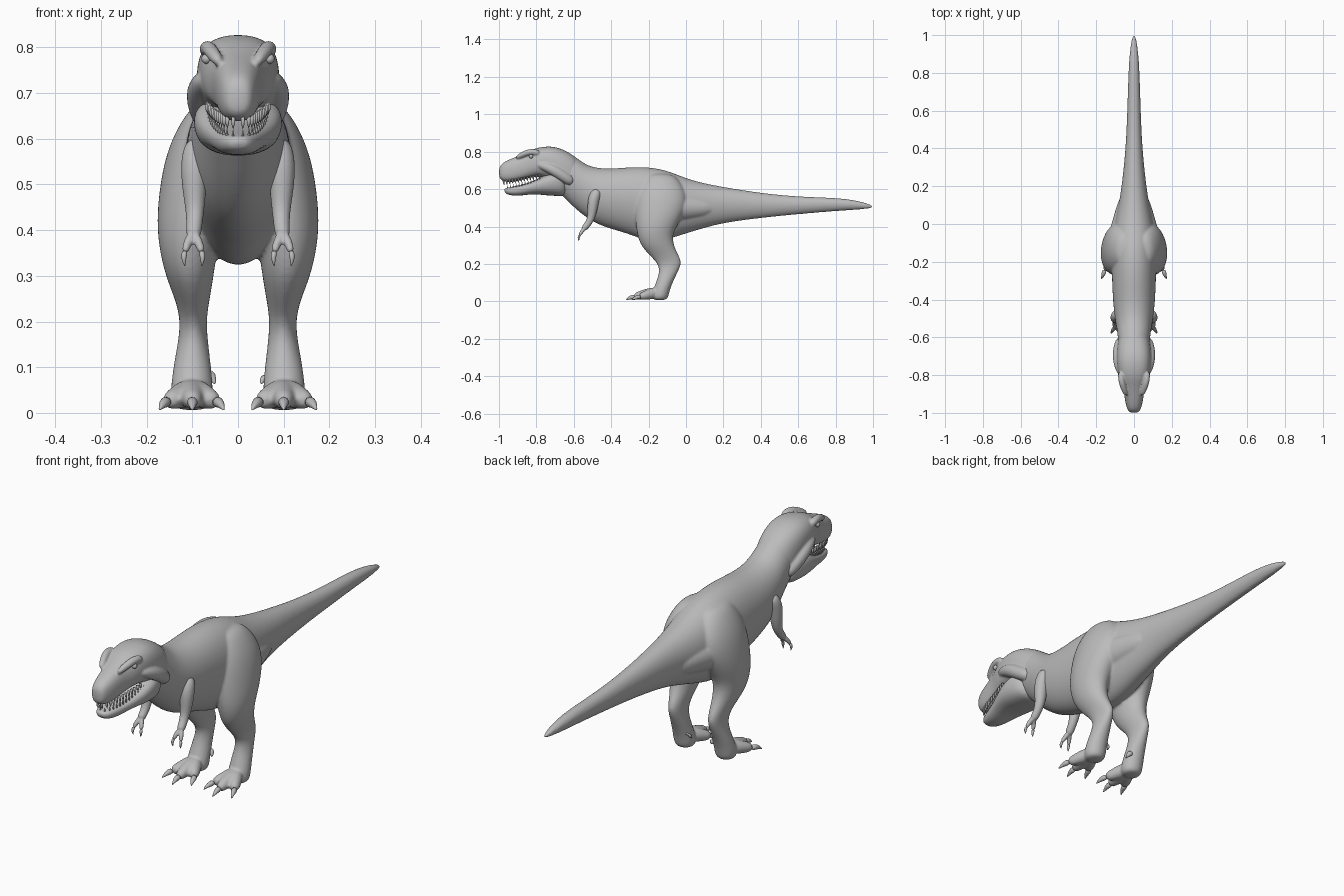
import bpy, bmesh, math
from mathutils import Vector

cube = bpy.data.objects.get("Cube")
if cube:
    bpy.data.objects.remove(cube, do_unlink=True)

skin = bpy.data.materials.new("grey_skin")
skin.use_nodes = True
GREY = (0.5, 0.5, 0.5, 1)
skin.diffuse_color = GREY
skin.node_tree.nodes["Principled BSDF"].inputs["Base Color"].default_value = GREY


def loft(bm, stations, sides=16, power=1.0, taper=0.0):
    """Skin closed rings; each station is (centre, side half-axis, up half-axis)."""
    rings = []
    for centre, u, v in stations:
        ring = []
        for i in range(sides):
            a = math.tau * i / sides
            c, s = math.cos(a), math.sin(a)
            c = math.copysign(abs(c) ** power, c) * (1 + taper * s)
            s = math.copysign(abs(s) ** power, s)
            ring.append(bm.verts.new(centre + u * c + v * s))
        rings.append(ring)
    for a, b in zip(rings, rings[1:]):
        for i in range(sides):
            j = (i + 1) % sides
            bm.faces.new((a[i], a[j], b[j], b[i]))
    bm.faces.new(rings[0])
    bm.faces.new(rings[-1])


def along_y(rows):
    """Rows of y, top, bottom, half width."""
    return [(Vector((0, y, (t + b) / 2)), Vector((w, 0, 0)), Vector((0, 0, (t - b) / 2)))
            for y, t, b, w in rows]


def along_z(rows, side):
    """Rows of z, x, y, x radius, y radius."""
    return [(Vector((side * x, y, z)), Vector((rx, 0, 0)), Vector((0, ry, 0)))
            for z, x, y, rx, ry in rows]


def tube(bm, rows, side=1, sides=10):
    """Round limb through rows of x, y, z, radius."""
    pts = [Vector((side * x, y, z)) for x, y, z, r in rows]
    out = []
    for i, p in enumerate(pts):
        d = (pts[min(i + 1, len(pts) - 1)] - pts[max(i - 1, 0)]).normalized()
        ref = Vector((1, 0, 0)) if abs(d.x) < 0.8 else Vector((0, 0, 1))
        u = d.cross(ref).normalized()
        out.append((p, u * rows[i][3], d.cross(u) * rows[i][3]))
    loft(bm, out, sides)


def finish(bm, name, voxel=0, smooth=3, subdivide=2):
    bmesh.ops.recalc_face_normals(bm, faces=bm.faces)
    mesh = bpy.data.meshes.new(name)
    bm.to_mesh(mesh)
    bm.free()
    mesh.materials.append(skin)
    obj = bpy.data.objects.new(name, mesh)
    bpy.context.collection.objects.link(obj)
    mesh.polygons.foreach_set("use_smooth", [True] * len(mesh.polygons))
    if subdivide:
        obj.modifiers.new("Round", "SUBSURF").levels = subdivide
        obj.modifiers["Round"].render_levels = subdivide
    if voxel:
        fuse = obj.modifiers.new("Fuse", "REMESH")
        fuse.mode, fuse.voxel_size, fuse.use_smooth_shade = "VOXEL", voxel, True
        soft = obj.modifiers.new("Soften", "SMOOTH")
        soft.factor, soft.iterations = 0.5, smooth
    return obj


# Torso, neck and tail
bm = bmesh.new()
loft(bm, along_y([
    (1.0, .51, .50, .005), (.97, .525, .495, .014), (.9, .542, .488, .024), (.8, .555, .482, .03),
    (.6, .56, .465, .036), (.4, .58, .445, .044), (.2, .613, .418, .066), (.1, .633, .39, .083),
    (0, .66, .36, .105), (-.1, .705, .325, .12), (-.2, .723, .312, .122), (-.3, .722, .355, .118),
    (-.4, .712, .383, .114), (-.48, .716, .412, .106), (-.54, .735, .45, .096),
    (-.6, .783, .50, .086), (-.65, .812, .55, .084), (-.7, .82, .6, .08), (-.75, .81, .64, .06)]),
    taper=.1)

# Legs with three spread toes
TOES = [((.105, .07, .048), (-.15, -.21, -.245)),
        ((.1, .1, .1), (-.15, -.235, -.28)),
        ((.095, .133, .154), (-.15, -.21, -.25))]
for s in (1, -1):
    loft(bm, along_z([
        (.685, .05, -.14, .035, .06), (.65, .065, -.135, .055, .1), (.58, .083, -.13, .073, .135),
        (.5, .094, -.135, .079, .14), (.42, .103, -.155, .077, .118), (.36, .109, -.167, .065, .096),
        (.3, .106, -.155, .054, .09), (.25, .1, -.12, .039, .08), (.21, .098, -.09, .03, .069),
        (.17, .098, -.088, .031, .052), (.11, .1, -.112, .041, .045), (.06, .101, -.132, .047, .046),
        (.025, .101, -.138, .047, .045), (.005, .101, -.14, .035, .035)], s))
    for xs, ys in TOES:
        tube(bm, list(zip(xs, ys, (.05, .034, .024), (.038, .027, .02))), s)
    # Hip muscle running into the tail
    tube(bm, [(.06, -.12, .5, .1), (.045, .02, .5, .07), (.03, .17, .5, .045)], s)
finish(bm, "body", voxel=.006, smooth=4)

# Skull, brows and cheeks
bm = bmesh.new()
loft(bm, along_y([
    (-1.0, .71, .665, .018), (-.988, .737, .645, .034), (-.95, .757, .634, .046),
    (-.9, .778, .642, .053), (-.86, .795, .652, .06), (-.82, .815, .662, .077),
    (-.78, .826, .665, .087), (-.72, .832, .65, .093), (-.66, .817, .60, .092),
    (-.6, .783, .55, .083), (-.56, .74, .52, .06)]), power=.8)
for s in (1, -1):
    tube(bm, [(.04, -.91, .765, .012), (.057, -.865, .79, .017), (.068, -.825, .803, .017),
              (.07, -.78, .79, .018)], s)
    tube(bm, [(.07, -.8, .735, .018), (.084, -.73, .715, .03), (.084, -.67, .68, .032),
              (.066, -.6, .63, .03)], s)
finish(bm, "head", voxel=.005)

# Lower jaw, its rim rising toward the hinge
bm = bmesh.new()
loft(bm, along_y([
    (-.972, .603, .585, .015), (-.955, .608, .568, .036), (-.9, .619, .562, .052),
    (-.85, .632, .57, .067), (-.8, .652, .572, .085), (-.75, .68, .566, .098),
    (-.69, .7, .562, .098), (-.63, .67, .56, .07)]), power=.75, taper=.12)
finish(bm, "lower_jaw", voxel=.005)

# Teeth along both jaws
bm = bmesh.new()
COUNT = 13
for s in (1, -1):
    for i in range(COUNT):
        t = i / (COUNT - 1)
        y = -.975 + .19 * t
        x = .012 + .065 * t ** .6
        lip = .642 + .028 * t ** 1.5
        size = .02 - .008 * t
        tube(bm, [(x * .85, y, lip + .01, .0055), (x * .88, y, lip - size * .5, .004),
                  (x * .88, y + .003, lip - size, .0005)], s, 6)
        base = .604 + .05 * t
        tube(bm, [(x * .9, y + .02, base - .008, .005), (x * .9, y + .02, base + size * .8, .0005)], s, 6)
finish(bm, "teeth", subdivide=0)

for s, side in ((1, "left"), (-1, "right")):
    # Small arm with two fingers
    bm = bmesh.new()
    tube(bm, [(.085, -.47, .6, .03), (.095, -.495, .55, .034), (.096, -.5, .49, .028),
              (.094, -.508, .44, .021), (.096, -.53, .405, .018), (.098, -.55, .385, .018)], s)
    for dx in (.014, -.014):
        tube(bm, [(.098, -.54, .395, .012), (.098 + dx, -.56, .37, .01),
                  (.098 + dx * 1.3, -.57, .35, .008)], s)
    finish(bm, side + "_arm", voxel=.004, smooth=2)

    # Finger, toe and heel claws
    bm = bmesh.new()
    for dx in (.018, -.018):
        tube(bm, [(.098 + dx, -.568, .356, .008), (.098 + dx * 1.2, -.576, .338, .006),
                  (.098 + dx, -.572, .32, .0008)], s)
    for (xs, ys), tip in zip(TOES, (.03, .1, .173)):
        x, y = xs[-1], ys[-1]
        tube(bm, [(x, y + .01, .025, .015), ((x + tip) / 2, y - .02, .022, .011),
                  (tip, y - .043, .005, .001)], s)
    tube(bm, [(.07, -.1, .085, .016), (.055, -.1, .08, .012), (.05, -.115, .062, .001)], s)
    finish(bm, side + "_claws", subdivide=1)

    # Eye
    bm = bmesh.new()
    bmesh.ops.create_uvsphere(bm, u_segments=16, v_segments=10, radius=.011)
    bmesh.ops.translate(bm, verts=bm.verts, vec=(s * .069, -.828, .775))
    finish(bm, side + "_eye", subdivide=0)
